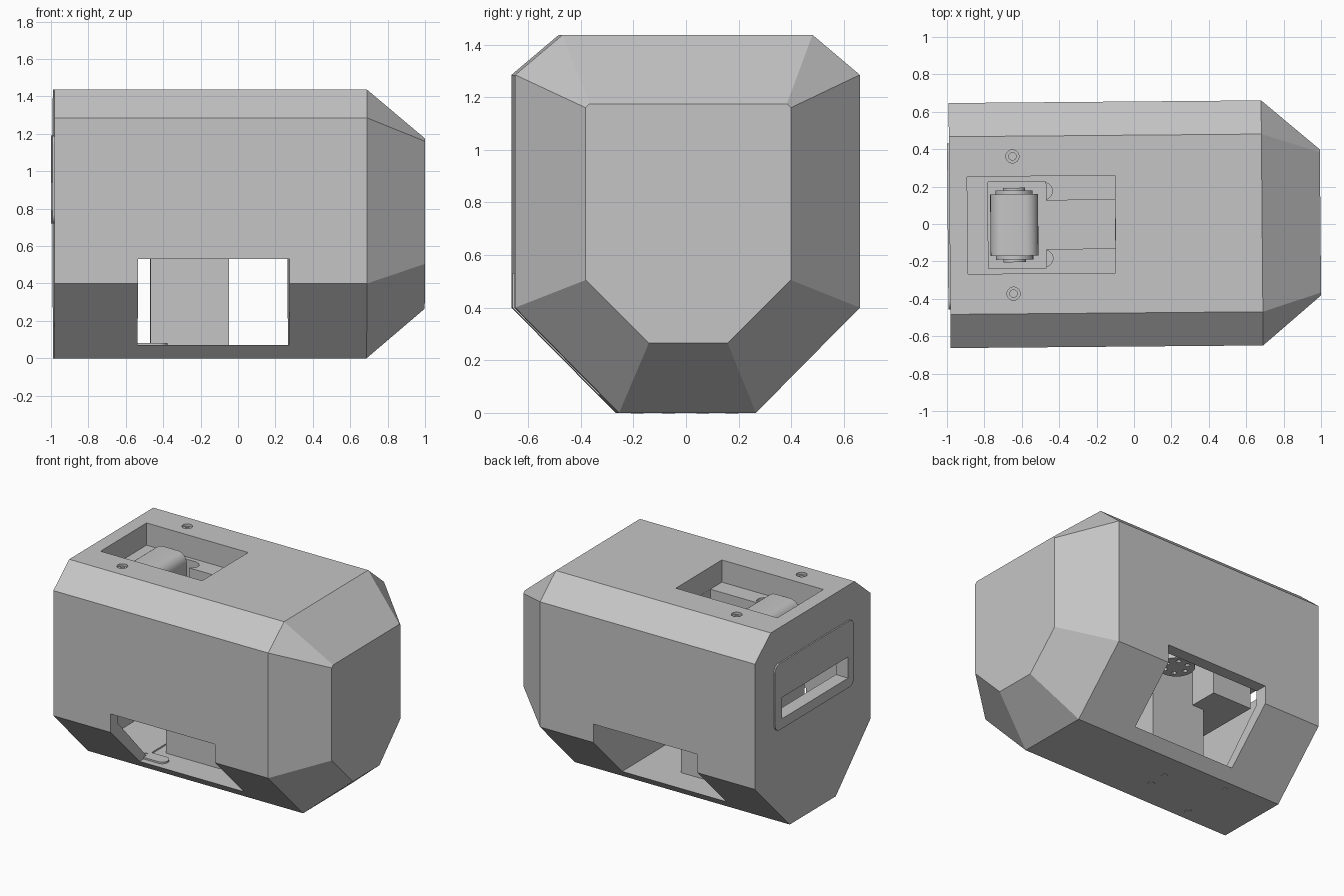
import bpy, bmesh, math
from mathutils import Matrix, Vector

cube = bpy.data.objects.get("Cube")
if cube:
    bpy.data.objects.remove(cube, do_unlink=True)

grey = bpy.data.materials.new("plain grey")
grey.use_nodes = True
colour = (0.56, 0.56, 0.56, 1)
grey.diffuse_color = colour
grey.node_tree.nodes["Principled BSDF"].inputs["Base Color"].default_value = colour
parts = []


def finish(bm, name, cutter=False):
    bmesh.ops.recalc_face_normals(bm, faces=bm.faces)
    mesh = bpy.data.meshes.new(name)
    bm.to_mesh(mesh)
    bm.free()
    obj = bpy.data.objects.new(name, mesh)
    bpy.context.scene.collection.objects.link(obj)
    mesh.materials.append(grey)
    obj.hide_render = cutter
    if not cutter:
        parts.append(obj)
    return obj


def loft(name, rings, cutter=False):
    """Closed solid through rings of points."""
    bm = bmesh.new()
    loops = [[bm.verts.new(p) for p in ring] for ring in rings]
    n = len(loops[0])
    for a, b in zip(loops, loops[1:]):
        for i in range(n):
            j = (i + 1) % n
            bm.faces.new((a[i], a[j], b[j], b[i]))
    bm.faces.new(loops[0])
    bm.faces.new(loops[-1])
    return finish(bm, name, cutter)


def box(name, x, y, z, cutter=False):
    ring = [(x[0], y[0]), (x[1], y[0]), (x[1], y[1]), (x[0], y[1])]
    return loft(name, [[(a, b, h) for a, b in ring] for h in z], cutter)


def cylinder(name, centre, radius, depth, axis="Z", cutter=False, sides=32):
    bm = bmesh.new()
    bmesh.ops.create_cone(bm, cap_ends=True, segments=sides, radius1=radius,
                          radius2=radius, depth=depth)
    turn = Matrix.Rotation(math.pi / 2, 4, "X") if axis == "Y" else Matrix()
    bm.transform(Matrix.Translation(centre) @ turn)
    return finish(bm, name, cutter)


def rounded(w, h, r, steps=6):
    """Rounded rectangle outline about the origin."""
    pts = []
    for k, (sx, sy) in enumerate([(1, 1), (-1, 1), (-1, -1), (1, -1)]):
        for i in range(steps + 1):
            a = math.pi / 2 * (k + i / steps)
            pts.append((sx * (w - r) + r * math.cos(a), sy * (h - r) + r * math.sin(a)))
    return pts


def cut(target, *cutters):
    for c in cutters:
        mod = target.modifiers.new("cut", "BOOLEAN")
        mod.object = c
        mod.operation = "DIFFERENCE"
        mod.solver = "EXACT"
        bpy.context.view_layer.objects.active = target
        bpy.ops.object.modifier_apply(modifier=mod.name)


def mirrored(half):
    return half + [(-y, z) for y, z in reversed(half)]


# Faceted hull with a tapered nose
hull_half = mirrored([(0.26, 0), (0.655, 0.40), (0.655, 1.285), (0.475, 1.437)])
nose_half = mirrored([(0.15, 0.265), (0.39, 0.505), (0.39, 1.16), (0.375, 1.175)])
hull = loft("hull", [[(x, y, z) for y, z in prof] for x, prof in
                     ((-0.986, hull_half), (0.685, hull_half), (0.997, nose_half))])

# Hollow inside, side openings and rear slot
inner = mirrored([(0.25, 0.08), (0.57, 0.43), (0.57, 0.95)])
cavity = loft("cavity_cutter", [[(x, y, z) for y, z in inner] for x in (-0.9, 0.26)], True)
opening = box("opening_cutter", (-0.54, 0.27), (-1, 1), (0.07, 0.53), True)
slot = box("slot_cutter", (-1.2, -0.85), (-0.385, 0.36), (0.79, 0.94), True)

# Stepped bay in the roof
bay = box("bay_cutter", (-0.89, -0.10), (-0.26, 0.26), (1.28, 1.6), True)
well = box("well_cutter", (-0.78, -0.47), (-0.23, 0.23), (1.02, 1.5), True)
channel = box("channel_cutter", (-0.5, -0.101), (-0.13, 0.13), (1.02, 1.49), True)
cutters = [cavity, opening, slot, bay, well, channel]
for s in (-1, 1):
    cutters.append(cylinder("notch_cutter", (-0.48, s * 0.18, 1.26), 0.045, 0.3, cutter=True))
    cutters.append(cylinder("screw_recess_cutter", (-0.647, s * 0.367, 1.45), 0.035, 0.06, cutter=True))
    cutters.append(cylinder("screw_hole_cutter", (-0.647, s * 0.367, 1.42), 0.02, 0.16, cutter=True))
cut(hull, *cutters)

# Thin rear panel with rounded corners
outline = rounded(0.445, 0.235, 0.05)
panel = loft("rear_panel", [[(x, y - 0.005, z + 0.955) for y, z in outline]
                            for x in (-0.996, -0.98)])
cut(panel, slot)
for c in cutters:
    bpy.data.objects.remove(c, do_unlink=True)

# Inner column and hanging drive box
box("centre_column", (-0.47, -0.05), (-0.13, 0.13), (0.06, 0.96))
box("drive_box", (-0.69, -0.38), (-0.336, 0.336), (0.56, 0.96))

# Motor in the roof bay
section = rounded(0.128, 0.17, 0.07)
loft("motor_body", [[(x - 0.64, y, z + 1.19) for x, z in section] for y in (-0.165, 0.165)])
for s in (-1, 1):
    cylinder("motor_cap", (-0.64, s * 0.175, 1.25), 0.1, 0.02, "Y")
    cylinder("motor_hub", (-0.64, s * 0.192, 1.25), 0.06, 0.014, "Y")

# Output disc with bolt holes, hung from the cavity ceiling
disc = cylinder("output_disc", (0.03, 0.45, 0.565), 0.12, 0.04)
bolts = [cylinder("bolt_cutter", (0.03 + 0.075 * math.cos(k * math.pi / 3),
                                  0.45 + 0.075 * math.sin(k * math.pi / 3), 0.565),
                  0.016, 0.1, cutter=True, sides=12) for k in range(6)]
cut(disc, *bolts)
for c in bolts:
    bpy.data.objects.remove(c, do_unlink=True)
cylinder("disc_shaft", (0.03, 0.45, 0.77), 0.04, 0.38)

# Rounded link lying on the floor
link = loft("floor_link", [[(x - 0.49, y - 0.24, z) for x, y in rounded(0.11, 0.045, 0.044)]
                           for z in (0.06, 0.082)])
hole = cylinder("link_cutter", (-0.555, -0.24, 0.08), 0.018, 0.1, cutter=True, sides=16)
cut(link, hole)
bpy.data.objects.remove(hole, do_unlink=True)

# Screw heads under the base
for x, y in ((-0.2, 0.065), (-0.2, -0.065), (-0.61, 0.18), (-0.61, -0.18)):
    cylinder("base_screw", (x, y, 0.004), 0.024, 0.012, sides=16)

# Slight turn of the whole model, then smooth only the round parts
turn = Matrix.Rotation(0.0085, 4, "Z")
for obj in parts:
    obj.data.transform(turn)
    bpy.ops.object.select_all(action="DESELECT")
    obj.select_set(True)
    bpy.context.view_layer.objects.active = obj
    if obj is not hull:
        bpy.ops.object.shade_smooth_by_angle(angle=math.radians(30))
